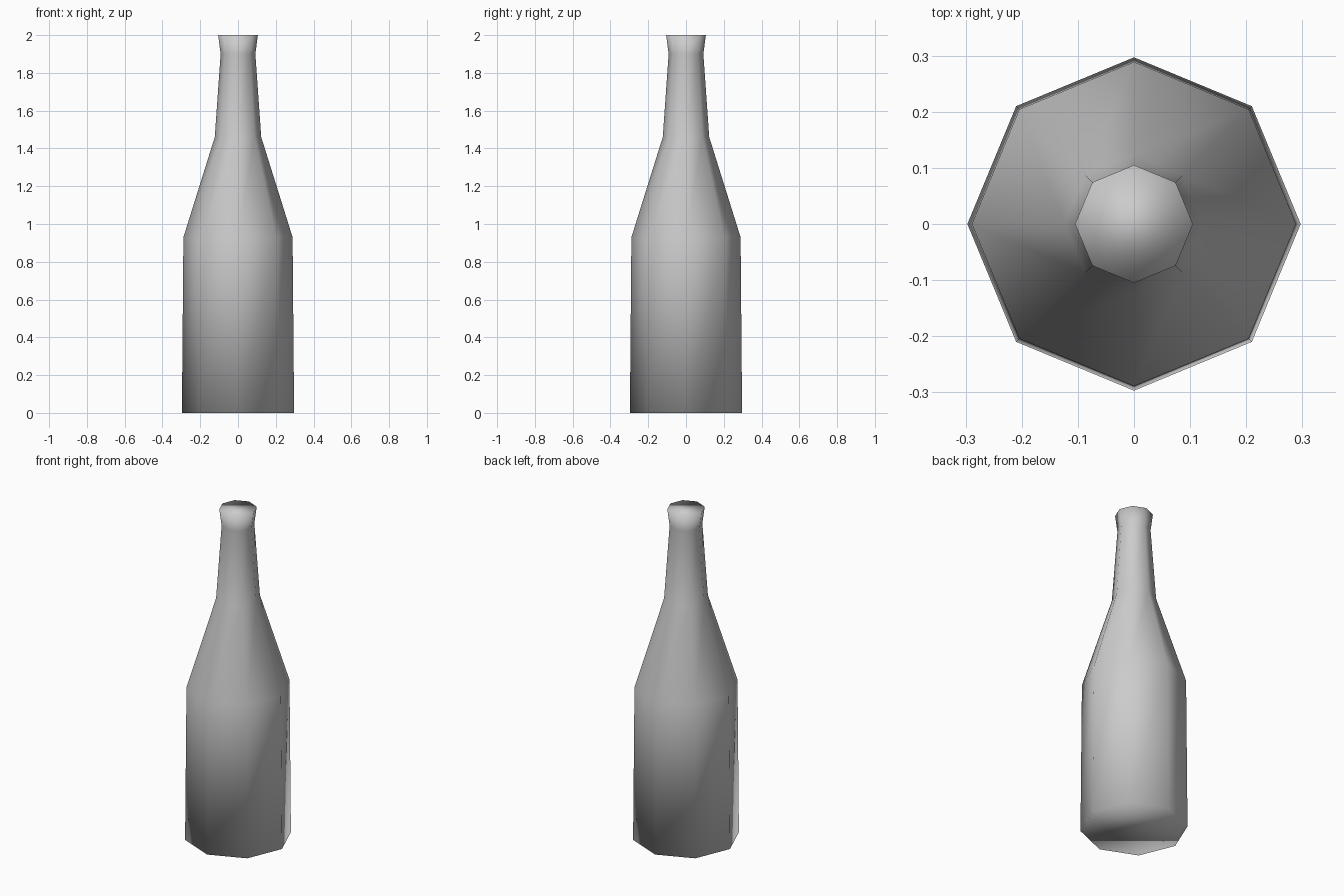
import bpy
import bmesh
from math import cos, sin, tau

SIDES = 8
# Radius and height of each ring, from base to lip
PROFILE = [(0.297, 0.0), (0.289, 0.93), (0.123, 1.46), (0.092, 1.9), (0.105, 2.0)]

cube = bpy.data.objects.get("Cube")
if cube:
    bpy.data.objects.remove(cube, do_unlink=True)


def make_material(name, colour):
    mat = bpy.data.materials.new(name)
    mat.use_nodes = True
    mat.diffuse_color = colour
    mat.node_tree.nodes["Principled BSDF"].inputs["Base Color"].default_value = colour
    return mat


def ring(bm, radius, z):
    return [bm.verts.new((radius * cos(tau * i / SIDES), radius * sin(tau * i / SIDES), z))
            for i in range(SIDES)]


# Octagonal bottle body: rings joined by quads
bm = bmesh.new()
rings = [ring(bm, r, z) for r, z in PROFILE]
for low, high in zip(rings, rings[1:]):
    for i in range(SIDES):
        j = (i + 1) % SIDES
        bm.faces.new((low[i], low[j], high[j], high[i]))

# Flat base and mouth
bm.faces.new(rings[0][::-1])
bm.faces.new(rings[-1])

# Everything is softly shaded, including the rims
for face in bm.faces:
    face.smooth = True

mesh = bpy.data.meshes.new("bottle")
bm.to_mesh(mesh)
bm.free()
mesh.materials.append(make_material("light grey", (0.6, 0.6, 0.6, 1.0)))
bottle = bpy.data.objects.new("bottle", mesh)
bpy.context.collection.objects.link(bottle)
